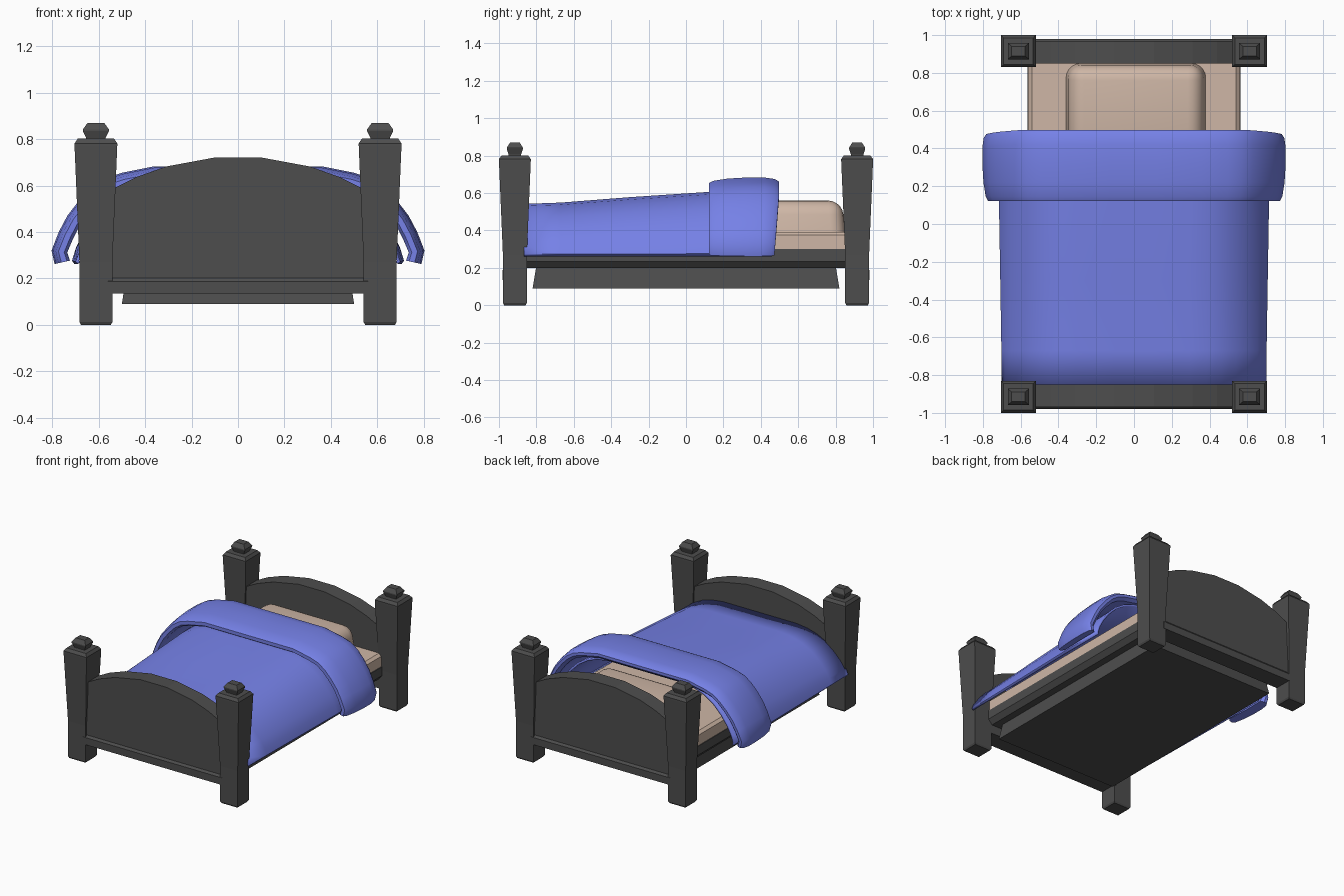
import bpy, bmesh, math
from mathutils import Vector

if "Cube" in bpy.data.objects:
    bpy.data.objects.remove(bpy.data.objects["Cube"])


def material(name, rgb):
    m = bpy.data.materials.new(name)
    m.diffuse_color = (*rgb, 1)
    m.use_nodes = True
    m.node_tree.nodes["Principled BSDF"].inputs["Base Color"].default_value = m.diffuse_color
    return m


DARK = material("dark_frame", (0.075, 0.075, 0.075))
BLUE = material("blue_cloth", (0.18, 0.22, 0.80))
BEIGE = material("beige_linen", (0.62, 0.47, 0.38))


def finish(name, bm, mat, smooth=None):
    bmesh.ops.recalc_face_normals(bm, faces=bm.faces)
    me = bpy.data.meshes.new(name)
    bm.to_mesh(me)
    bm.free()
    ob = bpy.data.objects.new(name, me)
    bpy.context.collection.objects.link(ob)
    me.materials.append(mat)
    if smooth:
        bpy.ops.object.select_all(action='DESELECT')
        ob.select_set(True)
        bpy.context.view_layer.objects.active = ob
        bpy.ops.object.shade_smooth_by_angle(angle=math.radians(smooth))
    return ob


def loft(rows, closed_row=True, closed_loft=False, caps=True):
    """Skin equal-length rows of points."""
    bm = bmesh.new()
    vs = [[bm.verts.new(p) for p in r] for r in rows]
    n, k = len(vs), len(vs[0])
    for i in range(n if closed_loft else n - 1):
        a, b = vs[i], vs[(i + 1) % n]
        for j in range(k if closed_row else k - 1):
            q = (j + 1) % k
            bm.faces.new((a[j], a[q], b[q], b[j]))
    if caps and closed_row:
        bm.faces.new(vs[0])
        bm.faces.new(vs[-1])
    if caps and closed_loft:
        bm.faces.new([r[0] for r in vs])
        bm.faces.new([r[-1] for r in vs])
    return bm


def stack(name, levels, mat, cx=0, cy=0):
    """Rectangular rings (z, half width, half depth) stacked upward."""
    rows = [[(cx + sx * hx, cy + sy * hy, z) for sx, sy in
             ((-1, -1), (1, -1), (1, 1), (-1, 1))] for z, hx, hy in levels]
    return finish(name, loft(rows), mat)


def both_sides(half):
    """Mirror a hem-to-centre half section into a full one."""
    return [(-x, z) for x, z in half] + [(x, z) for x, z in reversed(half)]


# Corner posts with finials
post = [(0, .064, .058), (.012, .071, .064), (.27, .071, .064), (.77, .092, .085),
        (.782, .092, .085), (.802, .078, .070)]
finial = [(.795, .042, .033), (.805, .042, .033), (.835, .056, .043),
          (.842, .056, .043), (.87, .036, .026)]
for sy, end in ((-1, "foot"), (1, "head")):
    for sx, side in ((-1, "left"), (1, "right")):
        stack(f"{end}_post_{side}", post, DARK, sx * .612, sy * .915)
        stack(f"{end}_finial_{side}", finial, DARK, sx * .612, sy * .915)

    # Arched board
    arch = both_sides([(.56, .18), (.56, .575), (.44, .636), (.31, .682), (.105, .72)])
    rows = [[(x, sy * y, z) for x, z in arch] for y in (.85, .968)]
    finish(f"{end}board", loft(rows), DARK)

    # Lower rail with sloped ledge
    rail = [(.85, .135), (.98, .135), (.98, .187), (.966, .205), (.85, .205)]
    rows = [[(x, sy * y, z) for y, z in rail] for x in (-.56, .56)]
    finish(f"{end}_rail", loft(rows), DARK)

# Under-bed base and side frame
stack("under_base", [(.09, .50, .82), (.21, .482, .80)], DARK)
stack("bed_frame", [(.20, .535, .855), (.235, .565, .855), (.30, .565, .855)], DARK)

# Mattress
stack("mattress", [(.29, .56, .85), (.375, .56, .85), (.392, .54, .85)], BEIGE)

# Pillow: rounded box with tapered upper edge
bm = bmesh.new()
bmesh.ops.create_cube(bm, size=1)
for v in bm.verts:
    top = v.co.z > 0
    v.co = Vector((.01 + v.co.x * (.70 if top else .74),
                   .62 + v.co.y * (.43 if top else .46), .56 if top else .39))
bmesh.ops.bevel(bm, geom=[e for e in bm.edges if max(v.co.z for v in e.verts) > .5],
                offset=.075, segments=5, profile=.5, affect='EDGES')
finish("pillow", bm, BEIGE, 50)

# Blanket: section draped over the bed, rising toward the pillow
drape = [(.985, 0), (1, .04), (.975, .20), (.93, .37), (.86, .56), (.77, .74),
         (.66, .88), (.55, .96), (.42, 1), (.14, 1)]
rows = []
for y, w, top in ((-.865, .700, .542), (-.67, .702, .549), (-.30, .708, .578),
                  (.12, .715, .606), (.46, .715, .625)):
    rows.append([(x * w, y, .262 + t * (top - .262)) for x, t in both_sides(drape)])
blanket = finish("blanket", loft(rows, closed_row=False), BLUE, 40)
thick = blanket.modifiers.new("thickness", 'SOLIDIFY')
thick.thickness = .015
thick.offset = -1 if blanket.data.polygons[9].normal.z > 0 else 1

# Folded-back top of blanket: thick padded shell swept along an arch
sec = both_sides([(.790, .262), (.803, .32), (.772, .40), (.735, .47), (.685, .535),
                  (.63, .592), (.57, .632), (.50, .655), (.36, .683), (.12, .683)])
pts = [Vector(p) for p in sec]
norms = []
for i in range(len(pts)):
    t = pts[min(i + 1, len(pts) - 1)] - pts[max(i - 1, 0)]
    norms.append(Vector((-t.y, t.x)).normalized())
ring = [(.14, -.068), (.122, -.055), (.122, -.030), (.145, -.018), (.22, -.006),
        (.32, 0), (.42, 0), (.475, -.008), (.497, -.022), (.497, -.042),
        (.475, -.062), (.31, -.062)]
rows = []
for y, off in ring:
    row = []
    for p, n in zip(pts, norms):
        q = p + n * off
        lean = .025 * max(0, (.60 - p.y) / .34) * max(0, (y - .3) / .2)
        row.append((q.x, y - lean, q.y))
    rows.append(row)
finish("blanket_fold", loft(rows, closed_row=False, closed_loft=True), BLUE, 40)
